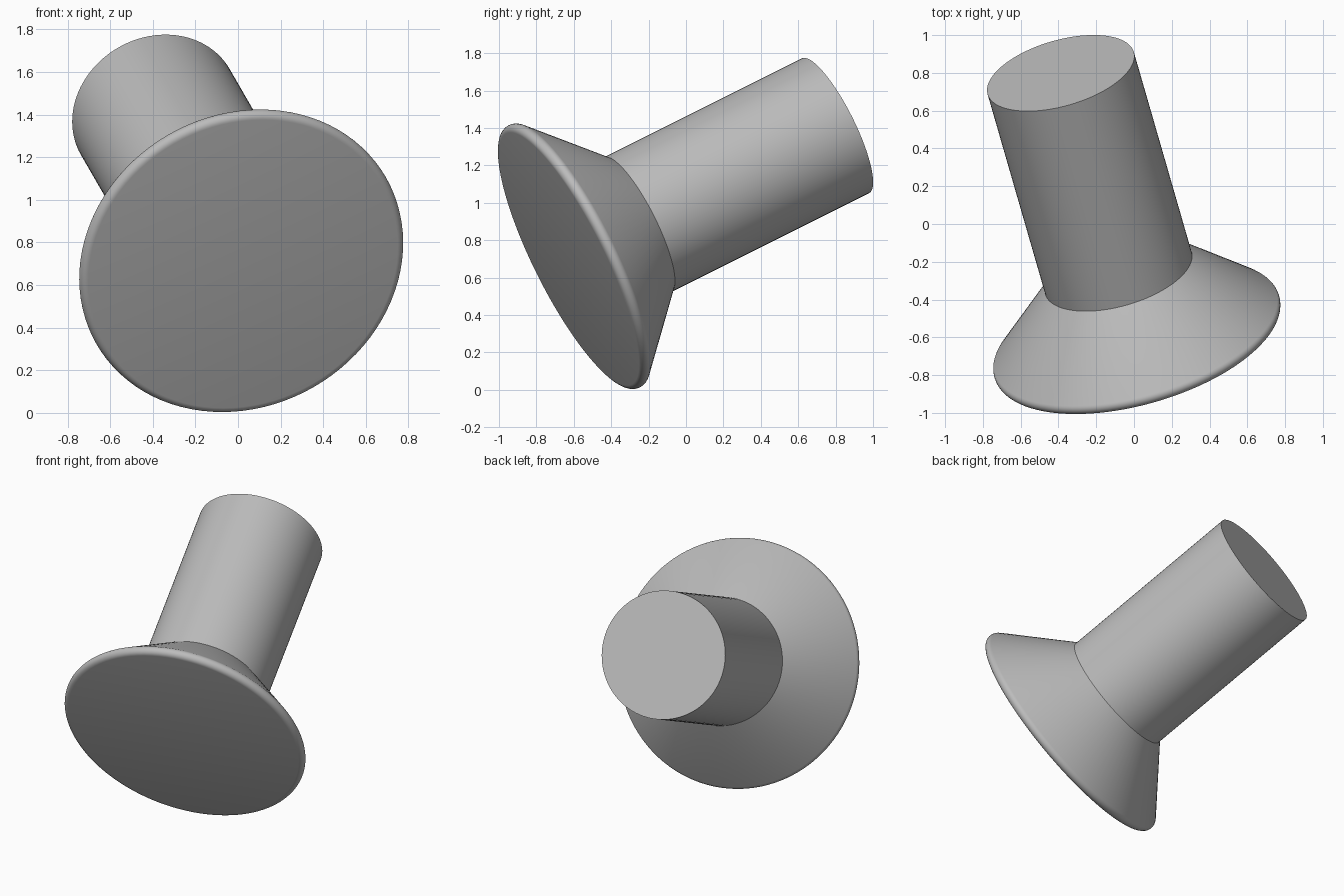
import bpy, bmesh
from math import sin, cos, pi, radians
from mathutils import Vector

cube = bpy.data.objects.get("Cube")
if cube:
    bpy.data.objects.remove(cube, do_unlink=True)

grey = bpy.data.materials.new("plain grey")
grey.use_nodes = True
colour = (0.5, 0.5, 0.5, 1)
grey.diffuse_color = colour
grey.node_tree.nodes["Principled BSDF"].inputs["Base Color"].default_value = colour

# Tilted axis running from the free end of the stem to the centre of the head
STEM_END = Vector((-0.388, 0.799, 1.412))
AXIS = Vector((0.25, -0.866, -0.433)).normalized()
SEGMENTS = 96


def lathe(name, profile, cap_first=False, cap_last=False):
    """Turn (radius, distance) points around the tilted axis."""
    bm = bmesh.new()
    rings = [[bm.verts.new((r * cos(2 * pi * i / SEGMENTS), r * sin(2 * pi * i / SEGMENTS), d))
              for i in range(SEGMENTS)] for r, d in profile]
    for a, b in zip(rings, rings[1:]):
        for i in range(SEGMENTS):
            j = (i + 1) % SEGMENTS
            bm.faces.new((a[i], a[j], b[j], b[i]))
    if cap_first:
        bm.faces.new(rings[0][::-1])
    if cap_last:
        bm.faces.new(rings[-1])
    mesh = bpy.data.meshes.new(name)
    bm.to_mesh(mesh)
    bm.free()
    mesh.materials.append(grey)
    obj = bpy.data.objects.new(name, mesh)
    bpy.context.collection.objects.link(obj)
    obj.location = STEM_END
    obj.rotation_mode = 'QUATERNION'
    obj.rotation_quaternion = AXIS.to_track_quat('Z', 'Y')
    bpy.ops.object.select_all(action='DESELECT')
    obj.select_set(True)
    bpy.context.view_layer.objects.active = obj
    bpy.ops.object.shade_smooth_by_angle(angle=radians(30))
    return obj


# Round stem, closed at its free end
STEM_R, STEM_LEN = 0.403, 1.223
lathe("stem", [(STEM_R, 0), (STEM_R, STEM_LEN)], cap_first=True)

# Flared head: cone, rounded rim, flat face
RIM_R, RIM_D, FILLET = 0.75, 1.612, 0.034
rim = [(RIM_R + FILLET * cos(a), RIM_D + FILLET * sin(a))
       for a in (radians(-45 + 135 * k / 9) for k in range(10))]
lathe("flared_head", [(STEM_R, STEM_LEN)] + rim, cap_last=True)
